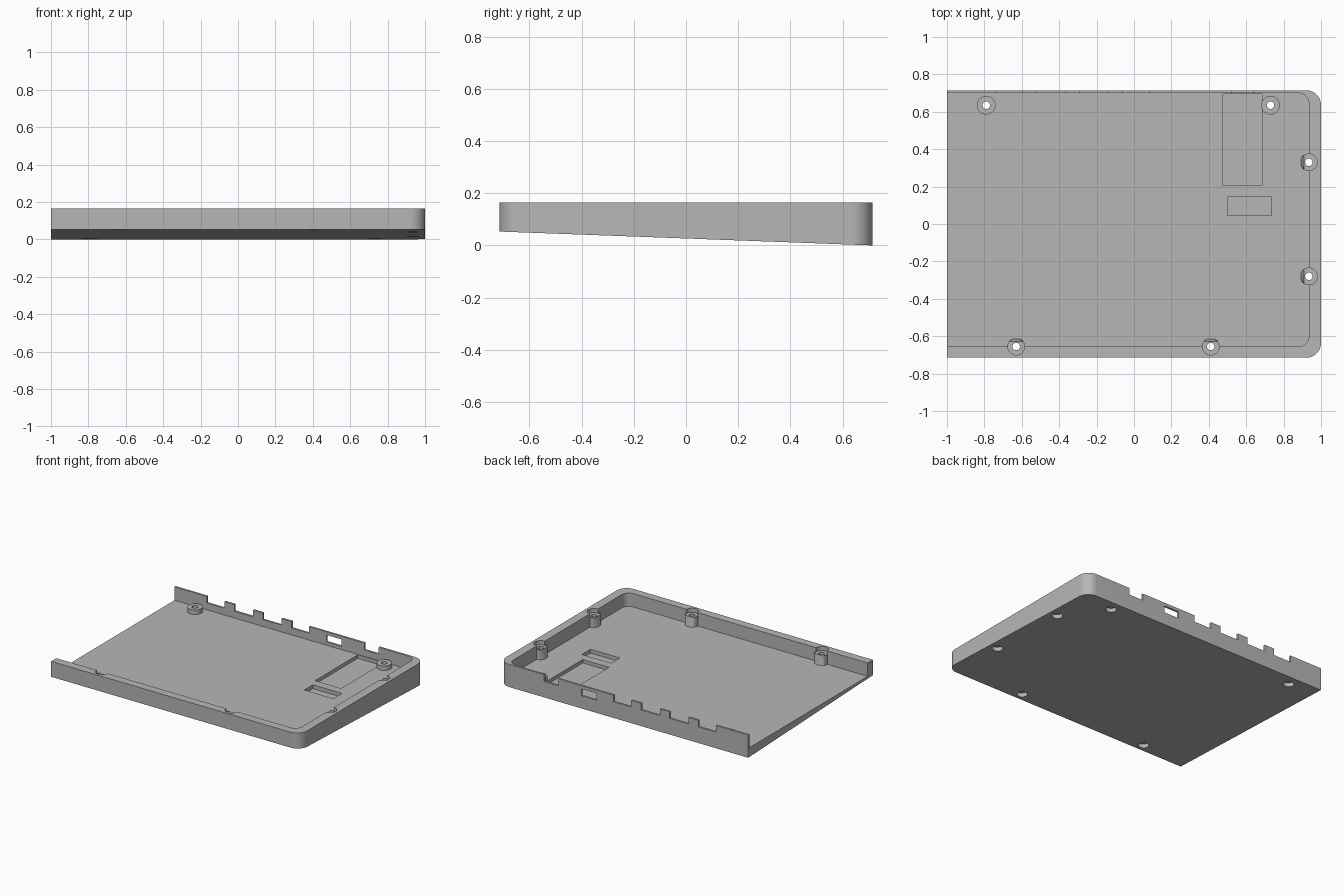
import bpy, bmesh, math

cube = bpy.data.objects.get("Cube")
if cube:
    bpy.data.objects.remove(cube, do_unlink=True)

HALF_Y, TOP, FLOOR, RISE = 0.715, 0.165, 0.068, 0.053

grey = bpy.data.materials.new("plain grey plastic")
grey.use_nodes = True
grey.diffuse_color = (0.47, 0.47, 0.47, 1)
grey.node_tree.nodes["Principled BSDF"].inputs["Base Color"].default_value = grey.diffuse_color


def underside(y):
    """Height of the sloping underside at a given depth."""
    return RISE * (HALF_Y - y) / (2 * HALF_Y)


def make(name, bm):
    bmesh.ops.recalc_face_normals(bm, faces=bm.faces)
    mesh = bpy.data.meshes.new(name)
    bm.to_mesh(mesh)
    bm.free()
    obj = bpy.data.objects.new(name, mesh)
    obj.data.materials.append(grey)
    bpy.context.collection.objects.link(obj)
    return obj


def plan(name, x0, x1, y0, y1, z0, z1, radius=0, sloped=False):
    """Prism with its two right-hand corners rounded."""
    pts = [(x0, y1), (x0, y0)]
    if radius:
        for cy, start in ((y0 + radius, -90), (y1 - radius, 0)):
            for i in range(13):
                a = math.radians(start + i * 7.5)
                pts.append((x1 - radius + radius * math.cos(a), cy + radius * math.sin(a)))
    else:
        pts += [(x1, y0), (x1, y1)]
    bm = bmesh.new()
    low = [bm.verts.new((x, y, underside(y) if sloped else z0)) for x, y in pts]
    high = [bm.verts.new((x, y, z1)) for x, y in pts]
    bm.faces.new(low)
    bm.faces.new(high)
    for i in range(len(pts)):
        j = (i + 1) % len(pts)
        bm.faces.new((low[i], low[j], high[j], high[i]))
    return make(name, bm)


def cylinder(name, x, y, z0, z1, r, inward=None):
    """Upright cylinder; inward gives the direction of a slanted flat."""
    bm = bmesh.new()
    bmesh.ops.create_cone(bm, cap_ends=True, segments=32, radius1=r, radius2=r, depth=z1 - z0)
    for v in bm.verts:
        if inward:
            limit = 0.026 if v.co.z > 0 else 0.043
            reach = v.co.x * inward[0] + v.co.y * inward[1]
            if reach > limit:
                v.co.x -= inward[0] * (reach - limit)
                v.co.y -= inward[1] * (reach - limit)
        v.co.x += x
        v.co.y += y
        v.co.z += (z0 + z1) / 2
    return make(name, bm)


def combine(tool, operation="DIFFERENCE"):
    tool.hide_render = True
    mod = tray.modifiers.new("combine", "BOOLEAN")
    mod.operation, mod.solver, mod.object = operation, "EXACT", tool
    bpy.context.view_layer.objects.active = tray
    bpy.ops.object.modifier_apply(modifier=mod.name)
    bpy.data.objects.remove(tool, do_unlink=True)


# Wedge-shaped tray, open on one end
tray = plan("case_tray", -1, 1, -HALF_Y, HALF_Y, 0, TOP, 0.08, True)
combine(plan("cavity", -1.2, 0.935, -0.655, 0.70, FLOOR, 0.3, 0.055))

# Recesses in the floor
combine(plan("long_recess", 0.475, 0.685, 0.205, 0.695, 0.043, 0.1))
combine(plan("small_recess", 0.50, 0.735, 0.045, 0.145, 0.04, 0.1))

# Port notches and window in the thin back wall
for x0, x1, z in ((-0.74, -0.60, 0.117), (-0.52, -0.37, 0.117), (-0.29, -0.14, 0.117),
                  (-0.06, 0.08, 0.117), (0.525, 0.64, 0.115)):
    combine(plan("port_notch", x0, x1, 0.69, 0.8, z, 0.3))
combine(plan("port_window", 0.22, 0.34, 0.69, 0.8, 0.092, 0.142))

# Screw bosses: two on the floor, four built into the thick walls
floor_spots = [(-0.79, 0.635), (0.73, 0.635)]
wall_spots = [(0.935, 0.33, (-1, 0)), (0.935, -0.28, (-1, 0)),
              (-0.63, -0.655, (0, 1)), (0.41, -0.655, (0, 1))]
for x, y in floor_spots:
    combine(cylinder("floor_boss", x, y, 0.035, 0.102, 0.05), "UNION")
for x, y, inward in wall_spots:
    combine(cylinder("wall_boss", x, y, 0.06, 0.14, 0.047, inward), "UNION")
    combine(cylinder("wall_pocket", x, y, 0.135, 0.3, 0.045))

# Screw holes with wide heads sunk into the underside
for x, y in floor_spots + [s[:2] for s in wall_spots]:
    combine(cylinder("screw_hole", x, y, -0.1, 0.3, 0.02))
    combine(cylinder("screw_head_sink", x, y, -0.1, underside(y) + 0.03, 0.036))

bpy.ops.object.select_all(action="DESELECT")
tray.select_set(True)
bpy.context.view_layer.objects.active = tray
bpy.ops.object.shade_smooth_by_angle(angle=math.radians(30))
